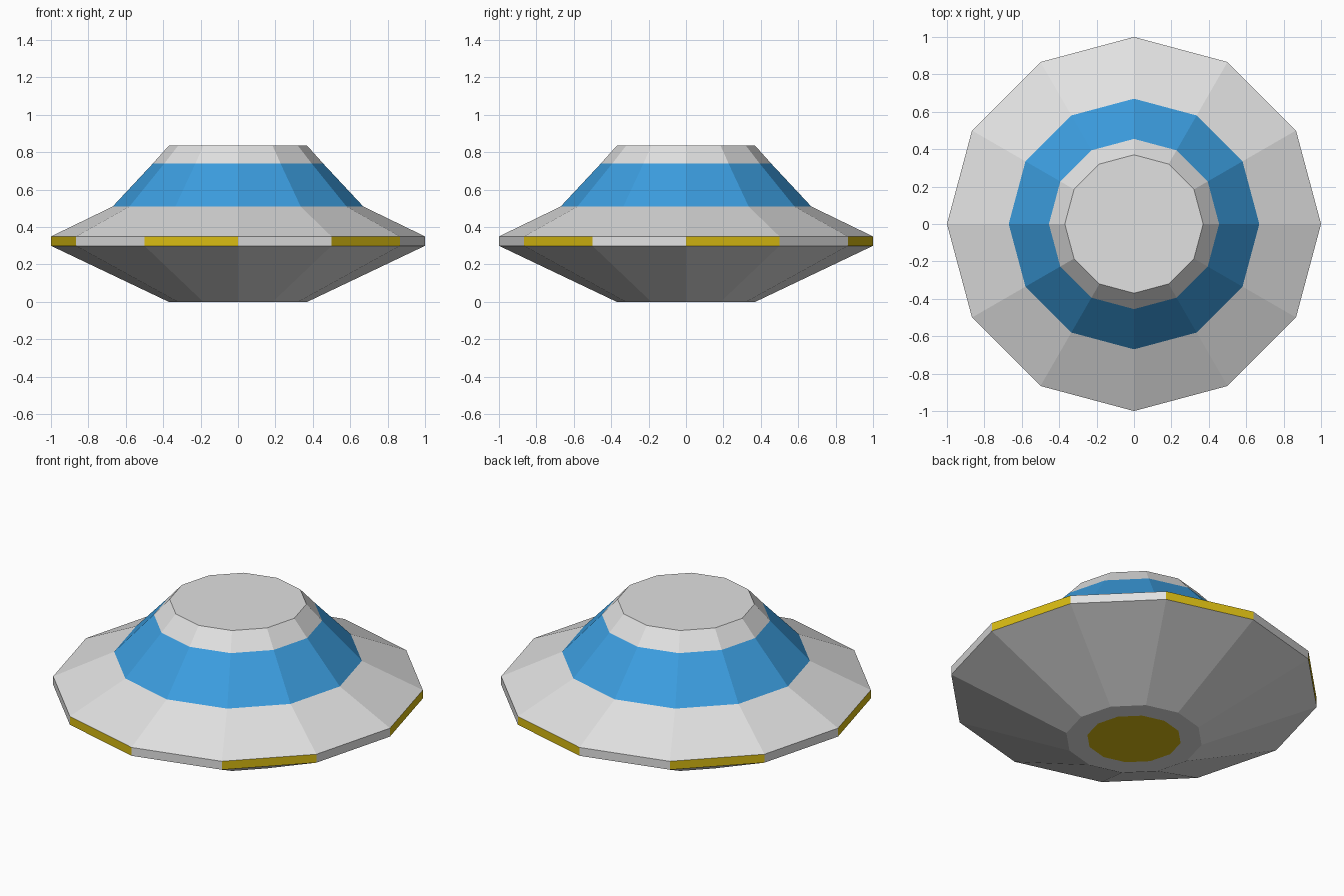
import bpy
import bmesh
from math import cos, sin, tau

if "Cube" in bpy.data.objects:
    bpy.data.objects.remove(bpy.data.objects["Cube"])

SIDES = 12


def material(name, rgb):
    mat = bpy.data.materials.new(name)
    mat.diffuse_color = (*rgb, 1.0)
    mat.use_nodes = True
    mat.node_tree.nodes["Principled BSDF"].inputs["Base Color"].default_value = mat.diffuse_color
    return mat


WHITE, BLUE, YELLOW = 0, 1, 2
MATERIALS = [
    material("hull white", (0.75, 0.75, 0.75)),
    material("window blue", (0.045, 0.342, 0.745)),
    material("light yellow", (0.69, 0.50, 0.006)),
]

# Saucer profile from the underside light to the roof: (radius, height)
PROFILE = [
    (0.255, 0.0),
    (0.37, 0.0),
    (1.0, 0.30),
    (1.0, 0.35),
    (0.67, 0.51),
    (0.455, 0.74),
    (0.37, 0.835),
]
RIM_BAND, WINDOW_BAND = 2, 4


def band_colour(band, side):
    if band == WINDOW_BAND:
        return BLUE
    if band == RIM_BAND and side % 2 == 0:  # alternating rim lights
        return YELLOW
    return WHITE


bm = bmesh.new()
rings = [
    [bm.verts.new((r * cos(tau * i / SIDES), r * sin(tau * i / SIDES), z))
     for i in range(SIDES)]
    for r, z in PROFILE
]

# Hull bands
for band, (low, high) in enumerate(zip(rings, rings[1:])):
    for i in range(SIDES):
        j = (i + 1) % SIDES
        face = bm.faces.new((low[i], low[j], high[j], high[i]))
        face.material_index = band_colour(band, i)

# Underside light and flat roof
bm.faces.new(rings[0][::-1]).material_index = YELLOW
bm.faces.new(rings[-1]).material_index = WHITE

mesh = bpy.data.meshes.new("saucer_hull")
bm.to_mesh(mesh)
bm.free()
for mat in MATERIALS:
    mesh.materials.append(mat)
bpy.context.collection.objects.link(bpy.data.objects.new("saucer_hull", mesh))
